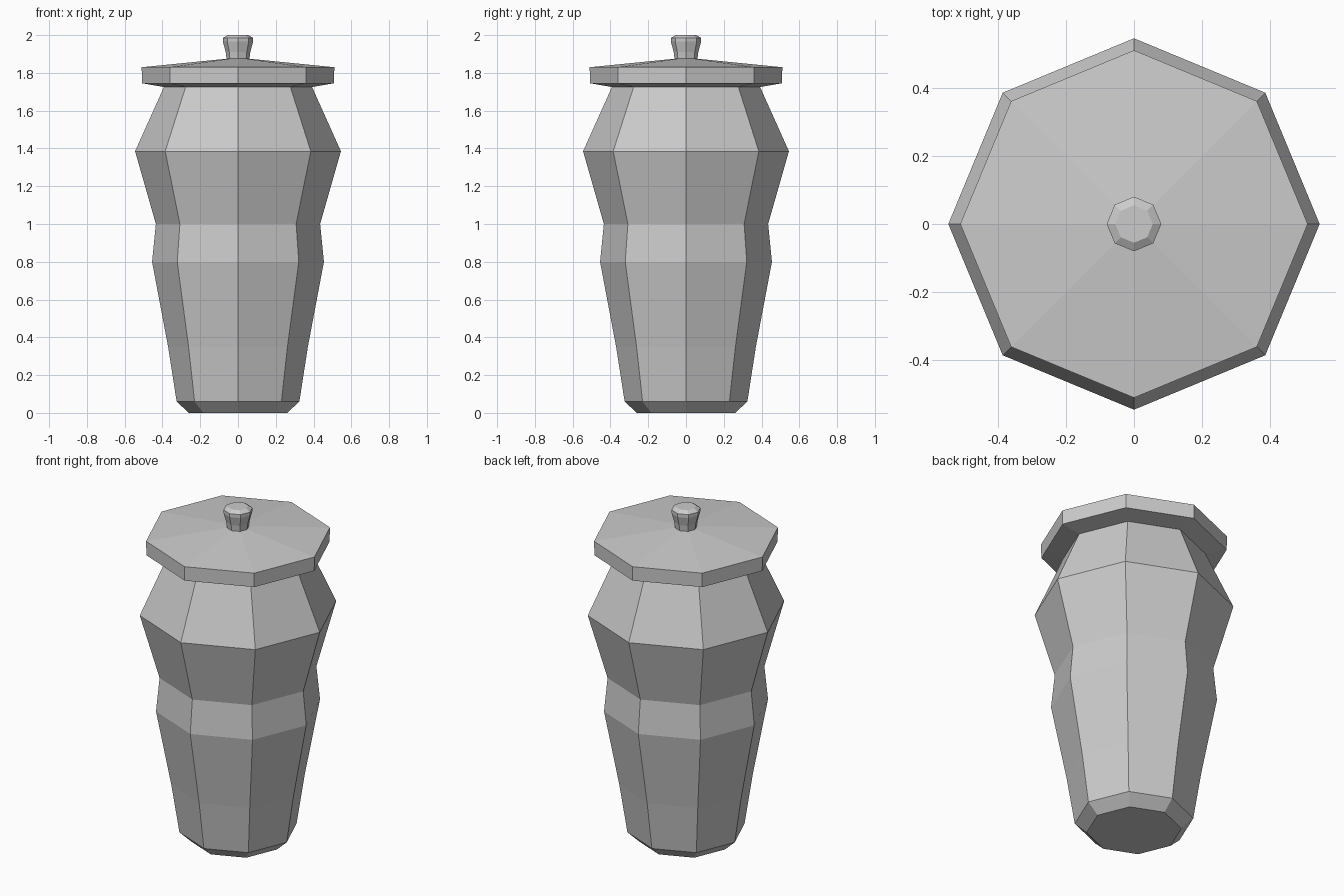
import bpy
import bmesh
from math import cos, sin, tau

cube = bpy.data.objects.get("Cube")
if cube:
    bpy.data.objects.remove(cube)

SIDES = 8

stone = bpy.data.materials.new("grey_clay")
stone.use_nodes = True
colour = (0.6, 0.6, 0.6, 1)
stone.diffuse_color = colour
stone.node_tree.nodes["Principled BSDF"].inputs["Base Color"].default_value = colour


def turned_part(name, profile):
    """Octagonal solid from (radius, height) points, bottom to top."""
    bm = bmesh.new()
    rings = [[bm.verts.new((r * cos(tau * i / SIDES), r * sin(tau * i / SIDES), z))
              for i in range(SIDES)] for r, z in profile]
    for low, high in zip(rings, rings[1:]):
        for i in range(SIDES):
            j = (i + 1) % SIDES
            bm.faces.new((low[i], low[j], high[j], high[i]))
    bm.faces.new(rings[0][::-1])
    bm.faces.new(rings[-1])
    mesh = bpy.data.meshes.new(name)
    bm.to_mesh(mesh)
    bm.free()
    mesh.materials.append(stone)
    obj = bpy.data.objects.new(name, mesh)
    bpy.context.collection.objects.link(obj)
    return obj


# Jar body: chamfered foot, tapered belly, waist, wide shoulder, narrow mouth
turned_part("jar_body", [(0.26, 0), (0.325, 0.06), (0.37, 0.35), (0.455, 0.8),
                         (0.435, 1.0), (0.545, 1.385), (0.39, 1.73)])

# Lid: shallow underside, upright rim, low cone on top
turned_part("lid", [(0.39, 1.725), (0.508, 1.745), (0.51, 1.83), (0.06, 1.875)])

# Knob: short neck flaring into a chamfered cap
turned_part("lid_knob", [(0.06, 1.87), (0.065, 1.91), (0.08, 1.965),
                         (0.08, 1.985), (0.055, 2.0)])
